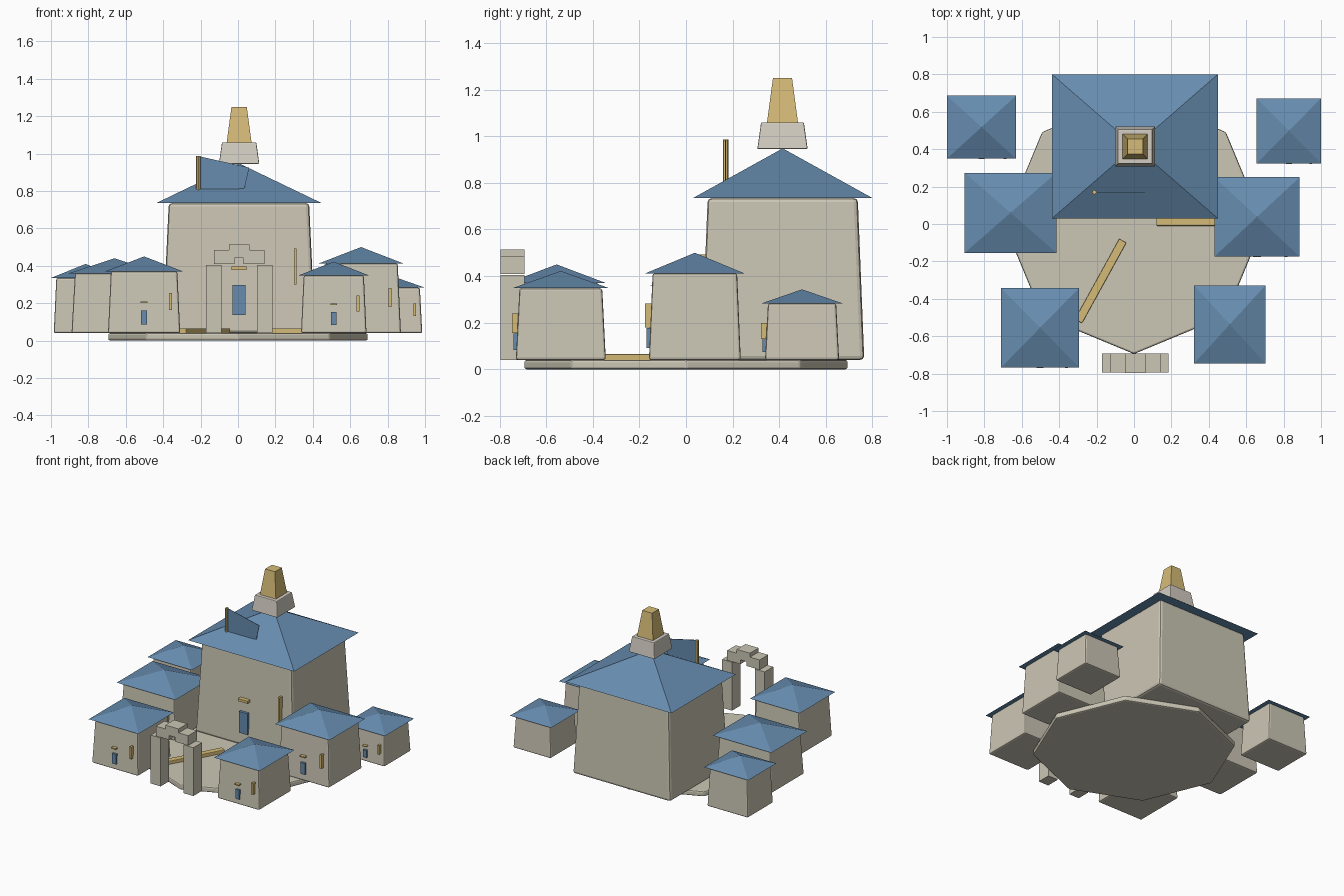
import bpy, bmesh, math
from mathutils import Vector

if "Cube" in bpy.data.objects:
    bpy.data.objects.remove(bpy.data.objects["Cube"])


def material(name, rgb):
    m = bpy.data.materials.new(name)
    m.diffuse_color = (*rgb, 1)
    m.use_nodes = True
    m.node_tree.nodes["Principled BSDF"].inputs["Base Color"].default_value = m.diffuse_color
    return m


WALL = material("warm_stone", (0.60, 0.565, 0.46))
PALE = material("pale_stone", (0.65, 0.61, 0.54))
BLUE = material("slate_blue", (0.135, 0.265, 0.43))
GOLD = material("gold", (0.67, 0.50, 0.185))
GROUND = 0.04


def finish(name, bm, mat, bevel=0.0):
    bmesh.ops.recalc_face_normals(bm, faces=bm.faces)
    if bevel:
        bmesh.ops.bevel(bm, geom=bm.edges[:], offset=bevel, segments=2,
                        profile=0.5, affect='EDGES')
    me = bpy.data.meshes.new(name)
    bm.to_mesh(me)
    bm.free()
    me.materials.append(mat)
    ob = bpy.data.objects.new(name, me)
    bpy.context.collection.objects.link(ob)
    return ob


def tapered(name, cx, cy, z0, z1, hx, hy, top, mat, bevel=0.0):
    """Rectangular block whose top is scaled by the given ratio."""
    bm = bmesh.new()
    bmesh.ops.create_cube(bm, size=2)
    for v in bm.verts:
        s = top if v.co.z > 0 else 1
        v.co = Vector((cx + v.co.x * hx * s, cy + v.co.y * hy * s,
                       z1 if v.co.z > 0 else z0))
    return finish(name, bm, mat, bevel)


def box(name, x0, x1, y0, y1, z0, z1, mat, bevel=0.0):
    return tapered(name, (x0 + x1) / 2, (y0 + y1) / 2, z0, z1,
                   (x1 - x0) / 2, (y1 - y0) / 2, 1, mat, bevel)


def pyramid(name, cx, cy, z0, z1, hx, hy, mat):
    bm = bmesh.new()
    base = [bm.verts.new((cx + sx * hx, cy + sy * hy, z0))
            for sx, sy in ((-1, -1), (1, -1), (1, 1), (-1, 1))]
    tip = bm.verts.new((cx, cy, z1))
    bm.faces.new(base)
    for i in range(4):
        bm.faces.new((base[i], base[(i + 1) % 4], tip))
    return finish(name, bm, mat)


def building(name, cx, cy, hx, hy, eave, apex, inset, bevel):
    """Tapered walls, hipped roof, and door, lintel and banner on the front."""
    bx, by, h = hx - inset, hy - inset, eave - GROUND
    tapered(name + "_walls", cx, cy, GROUND, eave, bx, by, 0.92, WALL, bevel)
    pyramid(name + "_roof", cx, cy, eave, apex, hx, hy, BLUE)
    front = cy - by
    back = front + 0.03

    def plate(part, x, w, za, zb, out, mat):
        box(name + part, x - w / 2, x + w / 2, front - out, back,
            GROUND + za * h, GROUND + zb * h, mat)
    plate("_door", cx, hx * 0.16, 0.14, 0.37, 0.01, BLUE)
    plate("_lintel", cx, hx * 0.18, 0.485, 0.512, 0.017, GOLD)
    plate("_banner", cx + hx * 0.68, 0.015, 0.375, 0.65, 0.017, GOLD)


# Octagonal courtyard slab
bm = bmesh.new()
bmesh.ops.create_cone(bm, cap_ends=True, segments=8, radius1=0.695, radius2=0.695, depth=0.04)
for v in bm.verts:
    v.co.z += 0.02
slab = finish("courtyard_slab", bm, WALL, 0.01)
# keep corners on the axes
if not any(abs(v.co.x) < 0.02 for v in slab.data.vertices):
    for v in slab.data.vertices:
        x, y = v.co.x, v.co.y
        c, s = math.cos(math.pi / 8), math.sin(math.pi / 8)
        v.co.x, v.co.y = x * c - y * s, x * s + y * c

# Great hall and surrounding houses
building("hall", 0.005, 0.415, 0.443, 0.385, 0.735, 0.948, 0.035, 0.018)
houses = {
    "front_left_house": (-0.502, -0.555, 0.208, 0.212, 0.37, 0.45),
    "front_right_house": (0.512, -0.537, 0.19, 0.208, 0.348, 0.422),
    "middle_left_house": (-0.66, 0.06, 0.245, 0.214, 0.36, 0.44),
    "middle_right_house": (0.658, 0.038, 0.228, 0.212, 0.412, 0.5),
    "back_left_house": (-0.815, 0.518, 0.185, 0.168, 0.335, 0.41),
    "back_right_house": (0.828, 0.498, 0.172, 0.174, 0.283, 0.343),
}
for name, dims in houses.items():
    building(name, *dims, 0.015, 0.01)

# Spire on the hall
tapered("spire_base", 0.006, 0.414, 0.945, 1.06, 0.108, 0.108, 0.85, PALE, 0.005)
tapered("spire_top", 0.006, 0.414, 1.055, 1.25, 0.067, 0.067, 0.61, GOLD)

# Flag and pole on the hall roof
bm = bmesh.new()
bmesh.ops.create_cone(bm, cap_ends=True, segments=8, radius1=0.012, radius2=0.012, depth=0.24)
for v in bm.verts:
    v.co += Vector((-0.212, 0.17, 0.866))
finish("flag_pole", bm, GOLD)
bm = bmesh.new()
outline = ((-0.205, 0.985), (0.06, 0.925), (0.035, 0.815), (-0.205, 0.79))
face = bm.faces.new([bm.verts.new((x, 0.168, z)) for x, z in outline])
side = bmesh.ops.extrude_face_region(bm, geom=[face])
for v in side["geom"]:
    if isinstance(v, bmesh.types.BMVert):
        v.co.y += 0.004
finish("flag", bm, BLUE)

# Entrance gate: two posts, two shoulder blocks and a keystone
gx = 0.006
for s, label in ((-1, "left"), (1, "right")):
    def pair(a, b):
        return sorted((gx + s * a, gx + s * b))
    box("gate_post_" + label, *pair(0.095, 0.178), -0.795, -0.693, GROUND, 0.405, WALL)
    box("gate_shoulder_" + label, *pair(0.024, 0.135), -0.795, -0.693, 0.41, 0.484, WALL)
box("gate_keystone", gx - 0.055, gx + 0.055, -0.796, -0.692, 0.443, 0.514, WALL)

# Gilded walkways across the courtyard
for name, a, b in (("diagonal_walkway", (-0.297, -0.52), (-0.06, -0.09)),
                   ("side_walkway", (0.12, 0.012), (0.58, 0.012))):
    dx, dy = b[0] - a[0], b[1] - a[1]
    ob = box(name, -math.hypot(dx, dy) / 2, math.hypot(dx, dy) / 2,
             -0.022, 0.022, 0.035, 0.065, GOLD, 0.004)
    ob.location = ((a[0] + b[0]) / 2, (a[1] + b[1]) / 2, 0)
    ob.rotation_euler.z = math.atan2(dy, dx)
